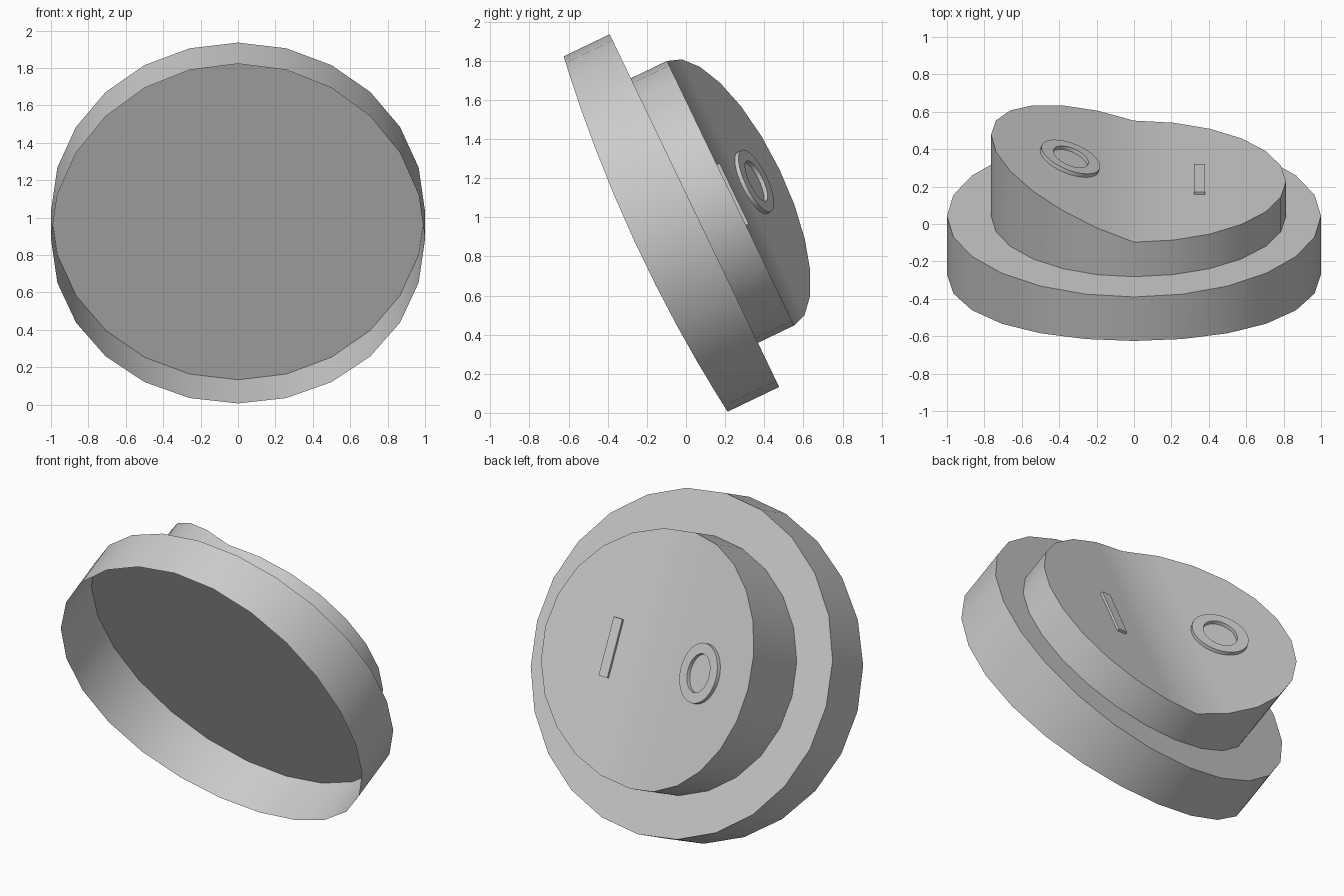
import bpy, math
from mathutils import Matrix, Vector

if "Cube" in bpy.data.objects:
    bpy.data.objects.remove(bpy.data.objects["Cube"])

SIDES = 24
# Tilted frame: local x = -world x, y = up the leaning face, z = out of the back
TILT = math.asin(0.433)
s, c = math.sin(TILT), math.cos(TILT)
frame = Matrix(((-1, 0, 0, 0), (0, -s, c, 0.043), (0, c, s, 1.034), (0, 0, 0, 1)))
SLOPE = math.radians(20)
DRUM_H = 0.205


def ellipse(rx, ry, height, n=SIDES):
    """Counter-clockwise loop starting at the bottom; height is a function of (x, y)."""
    pts = []
    for i in range(n):
        a = 2 * math.pi * i / n - math.pi / 2
        x, y = rx * math.cos(a), ry * math.sin(a)
        pts.append(Vector((x, y, height(x, y))))
    return pts


def loft(name, loops, matrix, caps=()):
    """Join loops with quads; caps are index lists into the last loop."""
    n = len(loops[0])
    verts = [p for loop in loops for p in loop]
    faces = []
    for k in range(len(loops) - 1):
        for i in range(n):
            j = (i + 1) % n
            faces.append((k * n + i, k * n + j, (k + 1) * n + j, (k + 1) * n + i))
    last = (len(loops) - 1) * n
    faces += [[last + i for i in cap] for cap in caps]
    mesh = bpy.data.meshes.new(name)
    mesh.from_pydata(verts, [], faces)
    ob = bpy.data.objects.new(name, mesh)
    bpy.context.collection.objects.link(ob)
    ob.matrix_world = matrix
    bpy.ops.object.select_all(action='DESELECT')
    ob.select_set(True)
    bpy.context.view_layer.objects.active = ob
    bpy.ops.object.shade_smooth_by_angle(angle=math.radians(30))
    return ob


def flat(h):
    return lambda x, y: h


# Open-fronted cup with a slightly bowed rim
rim = ellipse(1, 1, lambda x, y: -(0.344 - 0.0155 * y - 0.0675 * y * y))
loft("cup", [rim, ellipse(1, 1, flat(0))], frame, [range(SIDES)])

# Drum: one half flat, the other half hinged up about the centre line
base = ellipse(0.813, 0.75, flat(0))
top = ellipse(0.813, 0.75, flat(DRUM_H))
for loop in (base, top):
    for p in loop:
        if p.x > 1e-6:
            if loop is top:
                p.z += p.x * math.sin(SLOPE)
            p.x *= math.cos(SLOPE)
half = SIDES // 2
loft("drum", [base, top], frame,
     [range(half + 1), list(range(half, SIDES)) + [0]])

# Raised ring on the sloping half
on_top = frame @ Matrix.Translation((0, 0, DRUM_H))
slope = on_top @ Matrix.Rotation(-SLOPE, 4, 'Y') @ Matrix.Translation((0.367, 0, 0))
loft("ring", [ellipse(0.167, 0.175, flat(0), 32), ellipse(0.167, 0.175, flat(0.022), 32),
              ellipse(0.1, 0.113, flat(0.022), 32), ellipse(0.1, 0.113, flat(0), 32)], slope)

# Thin raised bar on the flat half
w, h = 0.03, 0.172
bar = [[Vector((x, y, z)) for x, y in ((-w, -h), (w, -h), (w, h), (-w, h))] for z in (0, 0.016)]
loft("bar", bar, on_top @ Matrix.Translation((-0.35, -0.01, 0)), [range(4)])
